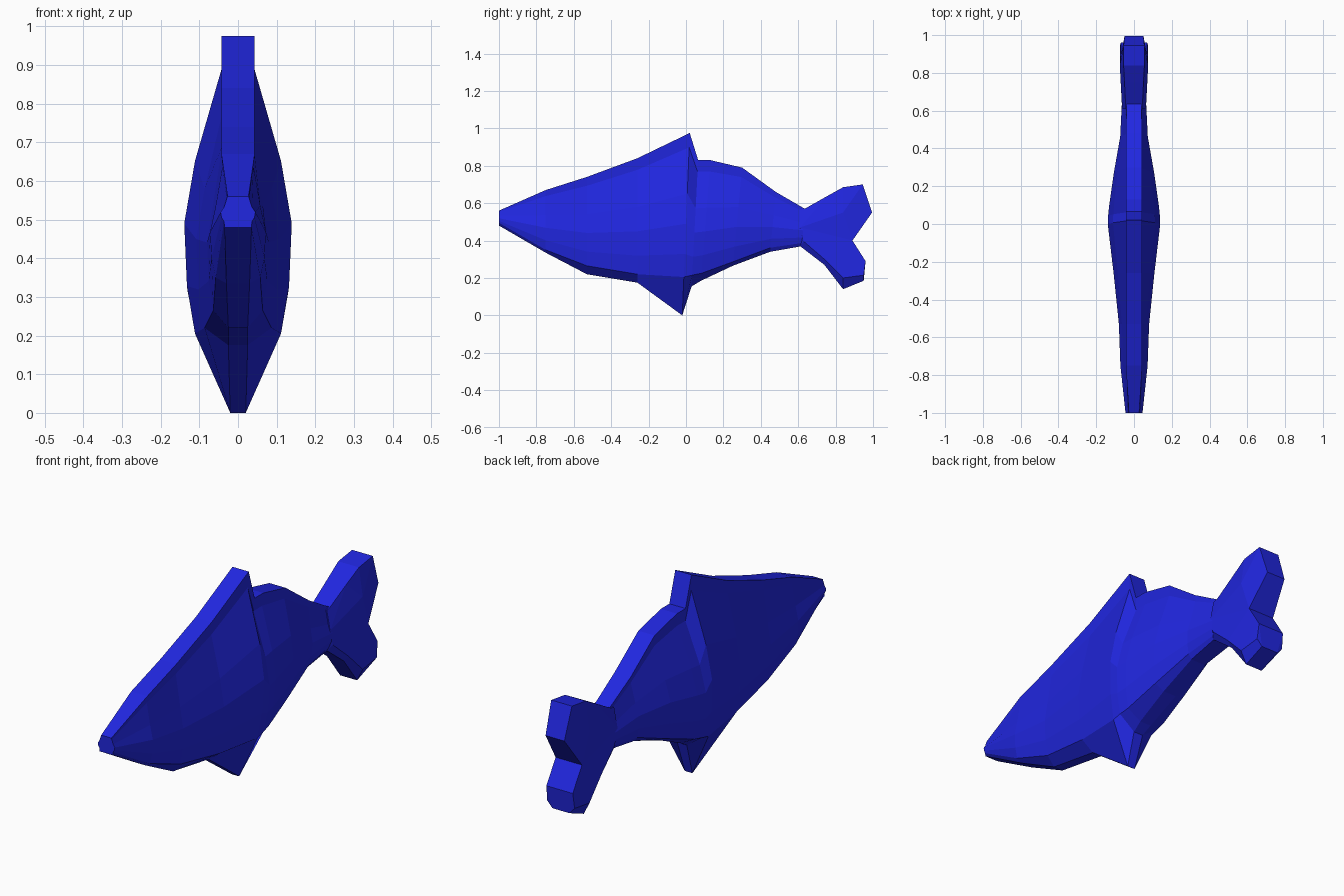
import bpy
import bmesh

blue = bpy.data.materials.new("blue")
blue.diffuse_color = (0.015, 0.02, 0.75, 1)


def finish(bm, name):
    bmesh.ops.recalc_face_normals(bm, faces=bm.faces[:])
    mesh = bpy.data.meshes.new(name)
    bm.to_mesh(mesh)
    bm.free()
    mesh.materials.append(blue)
    obj = bpy.data.objects.new(name, mesh)
    bpy.context.collection.objects.link(obj)
    return obj


# Body with back and belly fins: lofted stations
# y low, y top, z low, z top, z of lower chine, half width, keel half width
STATIONS = [
    (-1.00, -1.00, 0.480, 0.560, 0.495, 0.045, 0.035),
    (-0.75, -0.75, 0.335, 0.670, 0.350, 0.072, 0.030),
    (-0.53, -0.53, 0.220, 0.740, 0.265, 0.080, 0.025),
    (-0.26, -0.26, 0.175, 0.840, 0.220, 0.108, 0.025),
    (-0.02, 0.02, 0.000, 0.975, 0.205, 0.139, 0.020),
    (0.03, 0.065, 0.155, 0.830, 0.215, 0.137, 0.025),
    (0.08, 0.13, 0.185, 0.830, 0.225, 0.131, 0.030),
    (0.25, 0.30, 0.265, 0.790, 0.287, 0.107, 0.035),
    (0.45, 0.48, 0.340, 0.660, 0.362, 0.073, 0.040),
    (0.62, 0.635, 0.370, 0.570, 0.387, 0.065, 0.045),
]
# (share of half width, share of height from chine to top)
SIDE = [(0.80, 0.0), (0.95, 0.16), (1.0, 0.37), (0.80, 0.58)]

bm = bmesh.new()
rings = []
for yb, yt, zb, zt, zc, w, wb in STATIONS:
    half = [(wb, zb)] + [(w * f, zc + (zt - zc) * g) for f, g in SIDE]
    half += [(min(0.04, w * 0.65), zc + (zt - zc) * 0.9), (min(0.043, w * 0.6), zt)]
    section = half + [(-x, z) for x, z in reversed(half)]
    rings.append([bm.verts.new((x, yb + (yt - yb) * (z - zb) / (zt - zb), z))
                  for x, z in section])
n = len(rings[0])
for a, b in zip(rings, rings[1:]):
    for i in range(n):
        j = (i + 1) % n
        bm.faces.new((a[i], a[j], b[j], b[i]))
bm.faces.new(rings[0])
bm.faces.new(rings[-1])
finish(bm, "fish_body")

# Tail fin: mirrored side panels joined by a rim (y, z, half width)
POINTS = [
    (0.61, 0.565, 0.045), (0.635, 0.57, 0.045), (0.75, 0.635, 0.05),
    (0.84, 0.685, 0.055), (0.945, 0.70, 0.055), (0.995, 0.55, 0.05),
    (0.89, 0.40, 0.07), (0.96, 0.29, 0.07), (0.95, 0.185, 0.045),
    (0.84, 0.14, 0.045), (0.74, 0.27, 0.045), (0.61, 0.37, 0.045),
    (0.61, 0.47, 0.063),
    # inner crease points
    (0.95, 0.215, 0.073), (0.84, 0.20, 0.075), (0.74, 0.30, 0.07),
    (0.63, 0.395, 0.063), (0.84, 0.55, 0.075),
]
PANELS = [(0, 1, 2, 12), (2, 17, 12), (2, 3, 17), (3, 4, 17), (4, 5, 17),
          (5, 6, 17), (6, 12, 17), (12, 6, 15, 16), (6, 7, 14, 15),
          (7, 13, 14), (7, 8, 13), (13, 8, 9, 14), (14, 9, 10, 15),
          (15, 10, 11, 16), (16, 11, 12)]
bm = bmesh.new()
right = [bm.verts.new((w, y, z)) for y, z, w in POINTS]
left = [bm.verts.new((-w, y, z)) for y, z, w in POINTS]
for side in (right, left):
    for p in PANELS:
        bm.faces.new([side[i] for i in p])
for i in range(13):
    j = (i + 1) % 13
    bm.faces.new((right[i], right[j], left[j], left[i]))
finish(bm, "tail_fin")
